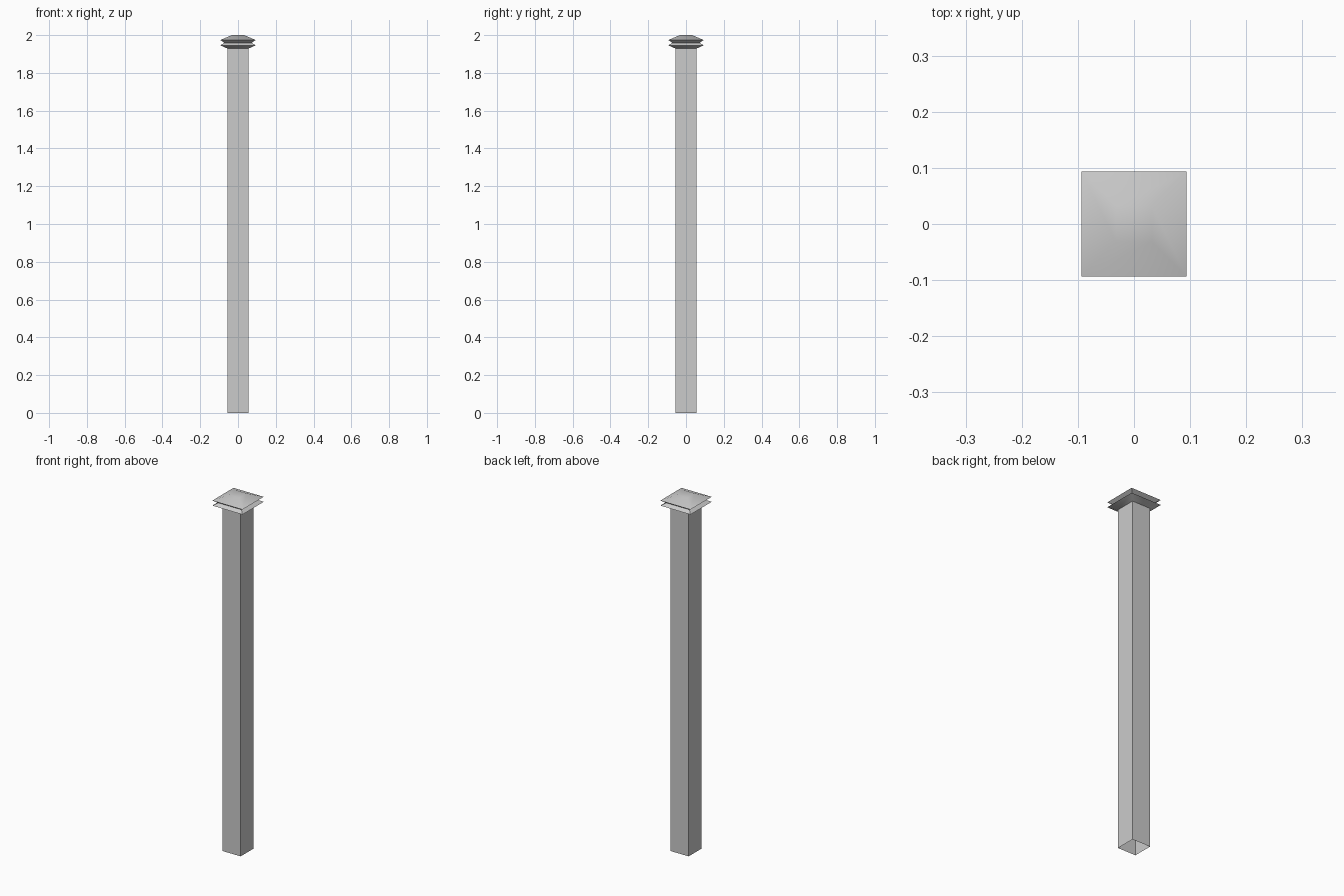
import bpy, bmesh, math

if "Cube" in bpy.data.objects:
    bpy.data.objects.remove(bpy.data.objects["Cube"])


def square_loft(name, profile, close_top=False):
    """Loft square rings given as (half width, height), from bottom to top."""
    bm = bmesh.new()
    rings = []
    for h, z in profile:
        rings.append([bm.verts.new((sx * h, sy * h, z))
                      for sx, sy in ((-1, -1), (1, -1), (1, 1), (-1, 1))])
    for a, b in zip(rings, rings[1:]):
        for i in range(4):
            j = (i + 1) % 4
            bm.faces.new((a[i], a[j], b[j], b[i]))
    if close_top:
        bm.faces.new(rings[-1])
    mesh = bpy.data.meshes.new(name)
    bm.to_mesh(mesh)
    bm.free()
    obj = bpy.data.objects.new(name, mesh)
    bpy.context.collection.objects.link(obj)
    return obj


# Hollow square shaft, open at the bottom
HALF = 0.056
square_loft("post_shaft", [(HALF, 0.0), (HALF, 1.93)])

# Two-tier flared cap with a low, softly shaded top
cap = square_loft("post_cap", [
    (HALF, 1.929),
    (0.094, 1.946),
    (0.072, 1.959),
    (0.094, 1.974),
    (0.032, 2.0),
], close_top=True)
bpy.context.view_layer.objects.active = cap
cap.select_set(True)
bpy.ops.object.shade_smooth_by_angle(angle=math.radians(35))
